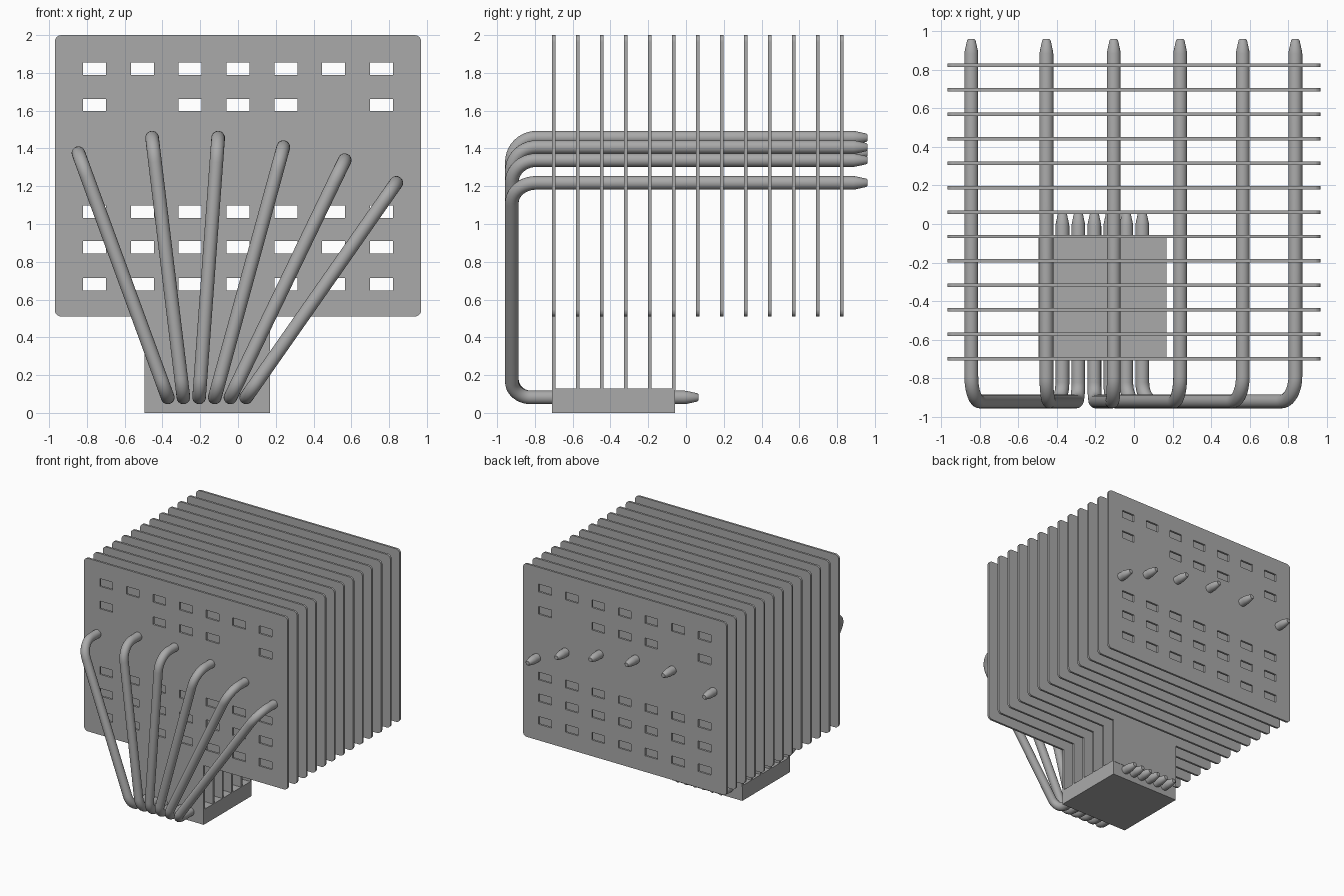
import bpy, bmesh, math
from mathutils import Vector, Matrix

if "Cube" in bpy.data.objects:
    bpy.data.objects.remove(bpy.data.objects["Cube"])

metal = bpy.data.materials.new("grey metal")
metal.diffuse_color = (0.4, 0.4, 0.4, 1)
metal.use_nodes = True
metal.node_tree.nodes["Principled BSDF"].inputs["Base Color"].default_value = metal.diffuse_color


def add_object(name, mesh):
    ob = bpy.data.objects.new(name, mesh)
    bpy.context.collection.objects.link(ob)
    return ob


# Fin sheet: rounded panel with slots, optionally with a foot reaching the base
TAB_L, TAB_R, BASE_TOP = -0.495, 0.17, 0.13
W, BOTTOM, TOP, R = 0.97, 0.51, 2.0, 0.035
columns = [-0.759 + i * 0.253 for i in range(7)]
slots = {1.823: range(7), 1.63: (0, 2, 3, 4, 6), 1.065: range(7),
         0.878: range(7), 0.682: range(7)}


def fin_mesh(name, foot):
    outline = []
    corners = [(-W + R, BOTTOM + R, 180), (W - R, BOTTOM + R, 270),
               (W - R, TOP - R, 0), (-W + R, TOP - R, 90)]
    for i, (cx, cz, start) in enumerate(corners):
        for k in range(7):
            a = math.radians(start + 15 * k)
            outline.append((cx + R * math.cos(a), cz + R * math.sin(a)))
        if i == 0 and foot:
            outline += [(TAB_L, BOTTOM), (TAB_L, BASE_TOP - 0.01),
                        (TAB_R, BASE_TOP - 0.01), (TAB_R, BOTTOM)]
    loops = [outline]
    for z, cols in slots.items():
        for c in cols:
            x = columns[c]
            loops.append([(x - 0.061, z - 0.033), (x + 0.061, z - 0.033),
                          (x + 0.061, z + 0.033), (x - 0.061, z + 0.033)])
    curve = bpy.data.curves.new(name, 'CURVE')
    curve.dimensions = '2D'
    curve.fill_mode = 'BOTH'
    curve.extrude = 0.009
    for pts in loops:
        s = curve.splines.new('POLY')
        s.points.add(len(pts) - 1)
        for p, (x, z) in zip(s.points, pts):
            p.co = (x, z, 0, 1)
        s.use_cyclic_u = True
    tmp = add_object(name + "_outline", curve)
    bpy.context.view_layer.update()
    mesh = bpy.data.meshes.new_from_object(
        tmp.evaluated_get(bpy.context.evaluated_depsgraph_get()))
    bpy.data.objects.remove(tmp)
    mesh.transform(Matrix.Rotation(math.pi / 2, 4, 'X'))
    bm = bmesh.new()
    bm.from_mesh(mesh)
    bmesh.ops.remove_doubles(bm, verts=bm.verts, dist=1e-5)
    bmesh.ops.recalc_face_normals(bm, faces=bm.faces)
    for f in bm.faces:
        f.smooth = False
    bm.to_mesh(mesh)
    bm.free()
    mesh.materials.clear()
    mesh.materials.append(metal)
    return mesh


footed, plain = fin_mesh("footed_fin", True), fin_mesh("plain_fin", False)
for i in range(13):
    fin = add_object(f"fin_{i + 1}", footed if i < 6 else plain)
    fin.location.y = -0.70 + i * 0.127

# Base block
bm = bmesh.new()
bmesh.ops.create_cube(bm, size=1)
bmesh.ops.scale(bm, vec=(TAB_R - TAB_L, 0.65, BASE_TOP), verts=bm.verts)
bmesh.ops.translate(bm, vec=((TAB_L + TAB_R) / 2, -0.384, BASE_TOP / 2), verts=bm.verts)
mesh = bpy.data.meshes.new("base_block")
bm.to_mesh(mesh)
bm.free()
mesh.materials.append(metal)
add_object("base_block", mesh)

# Heat pipes: swept tubes with two bends and tapered ends
RAD, SIDES, FRONT, BACK = 0.036, 20, -0.922, 0.96


def bend(corner, d_in, d_out, r):
    centre = corner - d_in * r + d_out * r
    out = []
    for k in range(11):
        a = math.pi / 2 * k / 10
        out.append((centre - d_out * r * math.cos(a) + d_in * r * math.sin(a),
                    d_in * math.cos(a) + d_out * math.sin(a), RAD))
    return out


def heat_pipe(name, xb, xt, zt):
    low, high = Vector((xb, FRONT, 0.082)), Vector((xt, FRONT, zt))
    up, fwd, back = (high - low).normalized(), Vector((0, -1, 0)), Vector((0, 1, 0))
    taper = [(0, 0.017), (0.006, 0.022), (0.06, 0.034), (0.075, RAD)]
    path = [(Vector((xb, 0.065 - t, 0.082)), fwd, r) for t, r in taper]
    path += bend(low, fwd, up, 0.10) + bend(high, up, back, 0.13)
    path += [(Vector((xt, BACK - t, zt)), back, r) for t, r in reversed(taper)]
    side = up.cross(back).normalized()
    bm = bmesh.new()
    rings = []
    for p, t, r in path:
        n = side.cross(t)
        rings.append([bm.verts.new(p + r * (side * math.cos(a) + n * math.sin(a)))
                      for a in (2 * math.pi * k / SIDES for k in range(SIDES))])
    for a, b in zip(rings, rings[1:]):
        for k in range(SIDES):
            j = (k + 1) % SIDES
            bm.faces.new((a[k], a[j], b[j], b[k])).smooth = True
    bm.faces.new(rings[0])
    bm.faces.new(rings[-1])
    bmesh.ops.recalc_face_normals(bm, faces=bm.faces)
    for e in bm.edges:
        e.smooth = e.calc_face_angle(0) < math.radians(35)
    mesh = bpy.data.meshes.new(name)
    bm.to_mesh(mesh)
    bm.free()
    mesh.materials.append(metal)
    add_object(name, mesh)


tops = [(-0.845, 1.375), (-0.455, 1.457), (-0.105, 1.457),
        (0.24, 1.407), (0.565, 1.338), (0.838, 1.218)]
for i, (xt, zt) in enumerate(tops):
    heat_pipe(f"heat_pipe_{i + 1}", -0.372 + i * 0.083, xt, zt)
